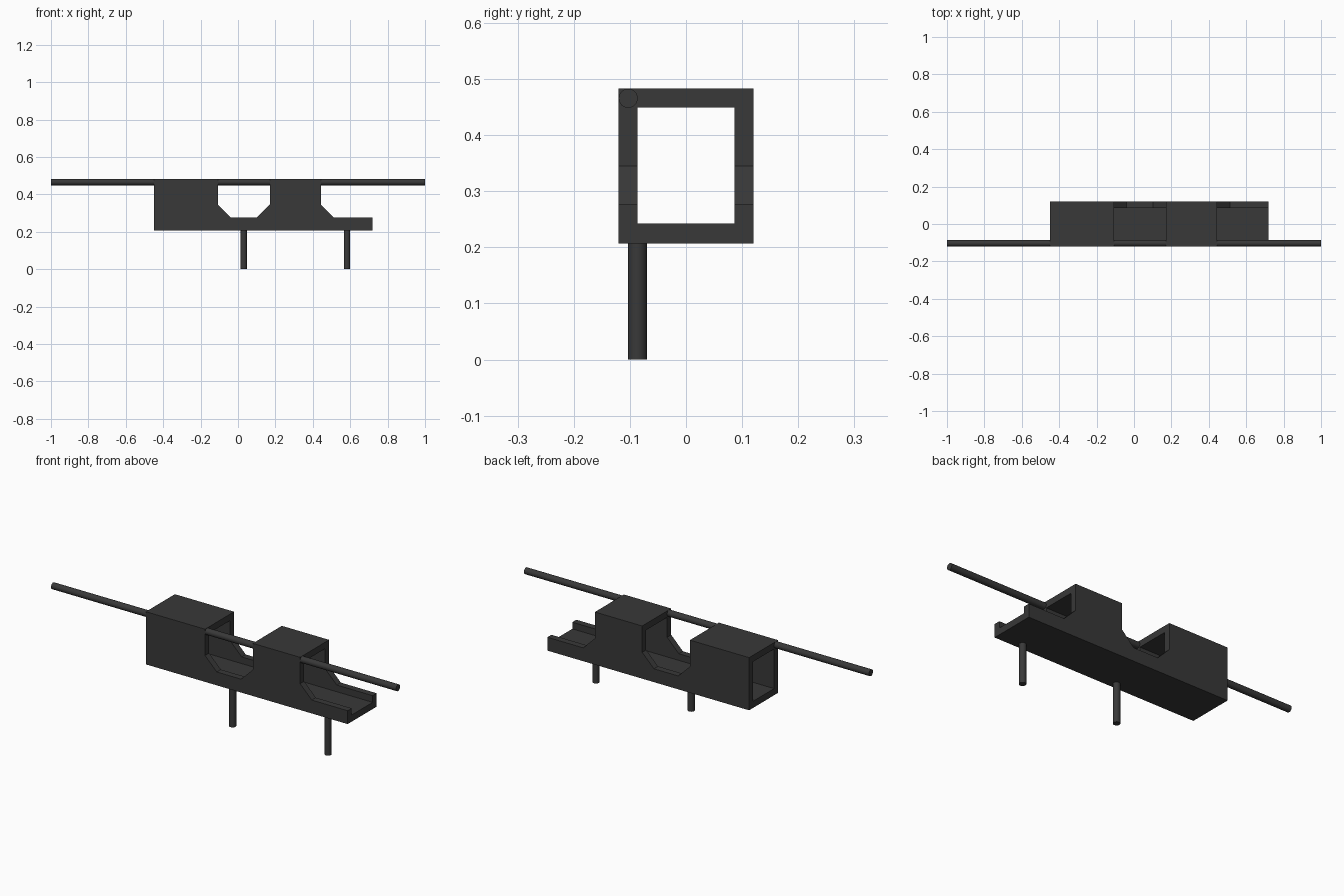
import bpy, bmesh, math

if "Cube" in bpy.data.objects:
    bpy.data.objects.remove(bpy.data.objects["Cube"])

dark = bpy.data.materials.new("charcoal")
dark.diffuse_color = (0.04, 0.04, 0.04, 1)
dark.use_nodes = True
dark.node_tree.nodes["Principled BSDF"].inputs["Base Color"].default_value = dark.diffuse_color


def extrude_profile(name, pts, half_width):
    """Solid made from an x-z outline pushed along y."""
    bm = bmesh.new()
    face = bm.faces.new([bm.verts.new((x, -half_width, z)) for x, z in pts])
    ext = bmesh.ops.extrude_face_region(bm, geom=[face])
    moved = [g for g in ext["geom"] if isinstance(g, bmesh.types.BMVert)]
    bmesh.ops.translate(bm, verts=moved, vec=(0, 2 * half_width, 0))
    bmesh.ops.recalc_face_normals(bm, faces=bm.faces)
    mesh = bpy.data.meshes.new(name)
    bm.to_mesh(mesh)
    bm.free()
    obj = bpy.data.objects.new(name, mesh)
    bpy.context.collection.objects.link(obj)
    return obj


def rod(name, radius, length, centre, along_x=False):
    rot = (0, math.pi / 2, 0) if along_x else (0, 0, 0)
    bpy.ops.mesh.primitive_cylinder_add(vertices=32, radius=radius, depth=length,
                                        location=centre, rotation=rot)
    obj = bpy.context.object
    obj.name = name
    obj.data.materials.append(dark)
    bpy.ops.object.shade_smooth_by_angle(angle=math.radians(40))


# Notched square-tube body
BOTTOM, LEDGE, STEP, TOP = 0.207, 0.277, 0.345, 0.483
body = extrude_profile("tube_body", [
    (-0.45, BOTTOM), (0.72, BOTTOM), (0.72, LEDGE), (0.512, LEDGE),
    (0.444, STEP), (0.444, TOP), (0.17, TOP), (0.17, STEP),
    (0.102, LEDGE), (-0.039, LEDGE), (-0.107, STEP), (-0.107, TOP),
    (-0.45, TOP)], 0.12)
body.data.materials.append(dark)

# Hollow running through the body
hollow = extrude_profile("hollow_cutter", [
    (-0.6, 0.242), (0.9, 0.242), (0.9, 0.449), (-0.6, 0.449)], 0.0865)
hollow.hide_render = True
hollow.hide_set(True)
cut = body.modifiers.new("hollow", 'BOOLEAN')
cut.operation = 'DIFFERENCE'
cut.solver = 'EXACT'
cut.object = hollow

# Long rod along the front upper edge
rod("long_rod", 0.017, 2.0, (0, -0.103, 0.466 - 0.0005), along_x=True)

# Two pegs underneath
for i, x in enumerate((0.03, 0.583)):
    rod(f"peg_{i + 1}", 0.017, 0.212, (x, -0.0865, 0.106))
